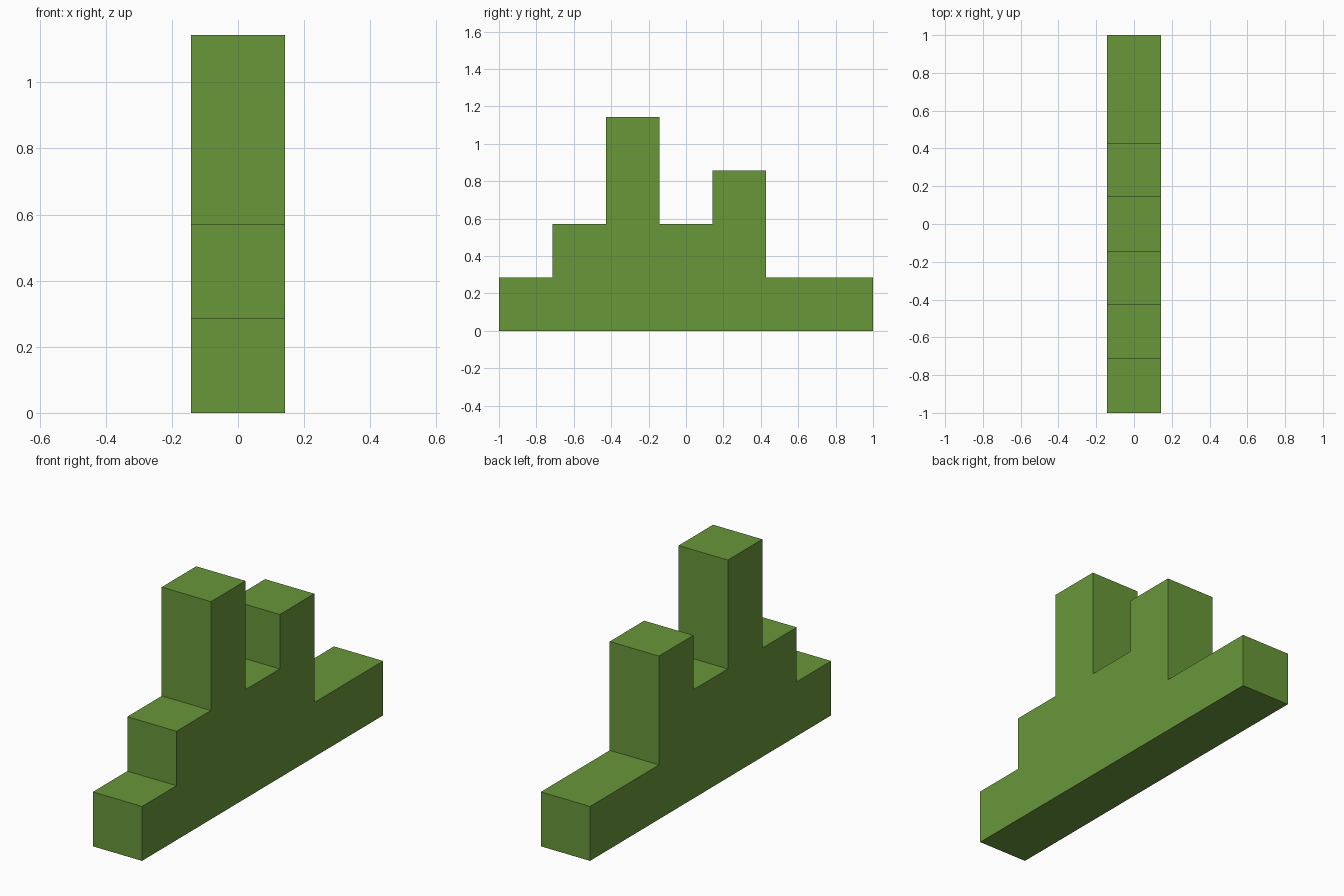
import bpy, bmesh

if "Cube" in bpy.data.objects:
    bpy.data.objects.remove(bpy.data.objects["Cube"])

U = 2 / 7                        # one block
HEIGHTS = [1, 2, 4, 2, 3, 1, 1]  # column heights in blocks, front to back

green = bpy.data.materials.new("leaf green")
green.diffuse_color = (0.14, 0.31, 0.042, 1)
green.use_nodes = True
green.node_tree.nodes["Principled BSDF"].inputs["Base Color"].default_value = green.diffuse_color

# stepped side profile in y, z
profile = [(1, 0), (-1, 0)]
last = 0
for i, h in enumerate(HEIGHTS):
    if h != last:
        y = -1 + i * U
        if last:
            profile.append((y, last * U))
        profile.append((y, h * U))
    last = h
profile.append((1, last * U))

# extrude the profile one block wide along x
bm = bmesh.new()
face = bm.faces.new([bm.verts.new((-U / 2, y, z)) for y, z in profile])
ext = bmesh.ops.extrude_face_region(bm, geom=[face], use_keep_orig=True)
moved = [g for g in ext["geom"] if isinstance(g, bmesh.types.BMVert)]
bmesh.ops.translate(bm, verts=moved, vec=(U, 0, 0))
bmesh.ops.recalc_face_normals(bm, faces=bm.faces[:])

mesh = bpy.data.meshes.new("stepped_wall")
bm.to_mesh(mesh)
bm.free()
mesh.materials.append(green)
wall = bpy.data.objects.new("stepped_wall", mesh)
bpy.context.collection.objects.link(wall)
